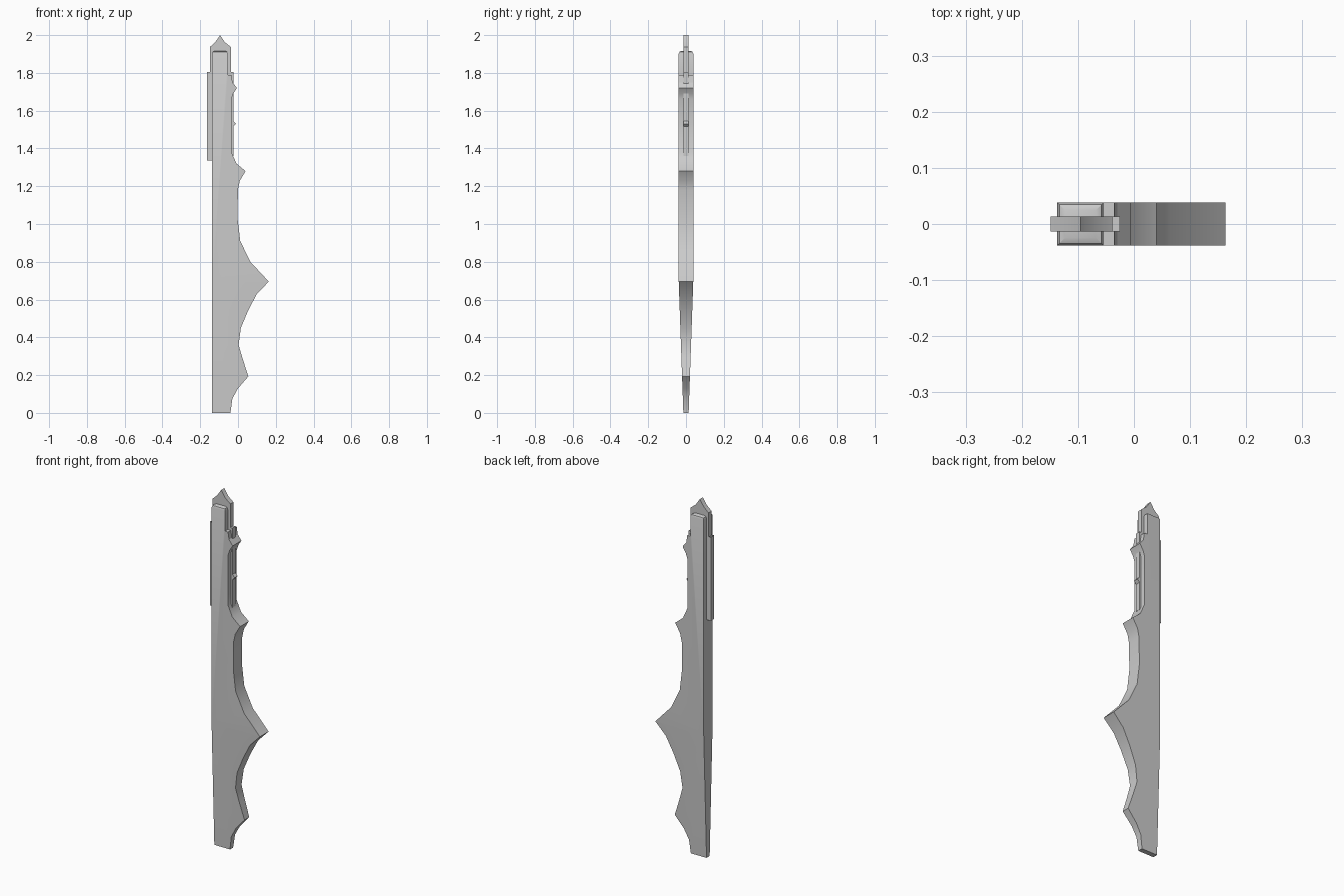
import bpy, bmesh, math

if "Cube" in bpy.data.objects:
    bpy.data.objects.remove(bpy.data.objects["Cube"])

BODY_HALF, RAIL_HALF = 0.0385, 0.0135
SHOULDER_Z, FOOT_HALF = 0.695, 0.014


def plate(bm, outline, half):
    """Extrude an x-z outline symmetrically about y = 0."""
    face = bm.faces.new([bm.verts.new((x, -half, z)) for x, z in outline])
    ext = bmesh.ops.extrude_face_region(bm, geom=[face])
    moved = [g for g in ext['geom'] if isinstance(g, bmesh.types.BMVert)]
    bmesh.ops.translate(bm, verts=moved, vec=(0, 2 * half, 0))
    bmesh.ops.recalc_face_normals(bm, faces=bm.faces[:])


def finish(bm, name):
    mesh = bpy.data.meshes.new(name)
    bm.to_mesh(mesh)
    bm.free()
    obj = bpy.data.objects.new(name, mesh)
    bpy.context.collection.objects.link(obj)
    bpy.ops.object.select_all(action='DESELECT')
    obj.select_set(True)
    bpy.context.view_layer.objects.active = obj
    bpy.ops.object.shade_smooth_by_angle(angle=math.radians(28))
    return obj


# Main slab: straight back, scalloped front edge with pointed cusps
scallops = [(-0.04, 0), (-0.03, 0.075), (0, 0.13), (0.055, 0.193),
            (0.025, 0.285), (0.003, 0.36), (0.015, 0.45), (0.055, 0.545),
            (0.1, 0.63), (0.163, 0.695), (0.065, 0.8), (0.012, 0.91),
            (-0.002, 1.025), (-0.001, 1.18), (0.01, 1.23), (0.04, 1.28),
            (-0.008, 1.32), (-0.035, 1.38), (-0.035, 1.66), (-0.025, 1.69),
            (-0.006, 1.72), (-0.029, 1.75), (-0.035, 1.79), (-0.054, 1.79),
            (-0.054, 1.916)]
bm = bmesh.new()
plate(bm, [(-0.137, 0)] + scallops + [(-0.137, 1.916)], BODY_HALF)

# Taper the lower half toward the foot
bmesh.ops.bisect_plane(bm, geom=bm.verts[:] + bm.edges[:] + bm.faces[:],
                       plane_co=(0, 0, SHOULDER_Z), plane_no=(0, 0, 1))
for v in bm.verts:
    if v.co.z < SHOULDER_Z:
        half = FOOT_HALF + (BODY_HALF - FOOT_HALF) * v.co.z / SHOULDER_Z
        v.co.y = math.copysign(half, v.co.y)

# Rounded upper end
top = [e for e in bm.edges if all(v.co.z > 1.91 for v in e.verts)]
bmesh.ops.bevel(bm, geom=top, offset=0.014, offset_type='OFFSET',
                segments=2, profile=0.5, affect='EDGES')
finish(bm, "scalloped_body")

# Thin central plate: pointed tip, front strip and small barb
bm = bmesh.new()
plate(bm, [(-0.149, 1.80), (-0.12, 1.80), (-0.12, 1.36), (-0.025, 1.36),
           (-0.025, 1.515), (-0.011, 1.53), (-0.025, 1.545),
           (-0.025, 1.805), (-0.038, 1.805), (-0.038, 1.937),
           (-0.07, 1.963), (-0.095, 2.0), (-0.12, 1.963), (-0.149, 1.937)],
      RAIL_HALF)
finish(bm, "pointed_core_plate")

# Rear rail: open-ended channel along the back edge
bm = bmesh.new()
plate(bm, [(-0.163, 1.335), (-0.13, 1.335), (-0.13, 1.805), (-0.163, 1.805)],
      RAIL_HALF)
bm.normal_update()
caps = [f for f in bm.faces if abs(f.normal.z) > 0.9]
bmesh.ops.delete(bm, geom=caps, context='FACES_ONLY')
finish(bm, "rear_rail")
